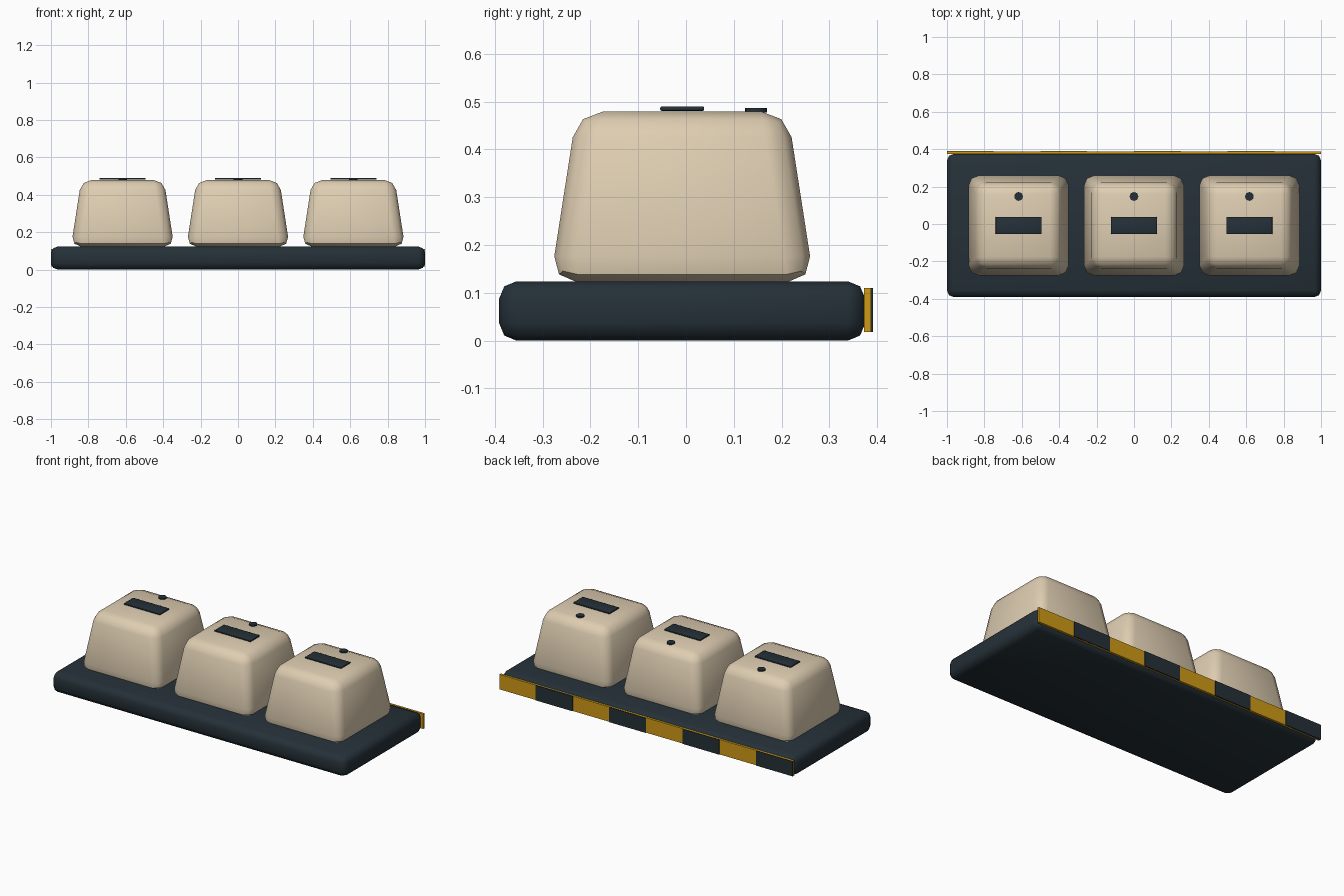
import bpy, bmesh, math

if "Cube" in bpy.data.objects:
    bpy.data.objects.remove(bpy.data.objects["Cube"])


def material(name, rgb):
    m = bpy.data.materials.new(name)
    m.diffuse_color = (*rgb, 1.0)
    m.use_nodes = True
    m.node_tree.nodes["Principled BSDF"].inputs["Base Color"].default_value = m.diffuse_color
    return m


BEIGE = material("warm beige", (0.73, 0.61, 0.44))
DARK = material("dark slate", (0.018, 0.030, 0.039))
YELLOW = material("hazard yellow", (0.62, 0.32, 0.008))

YC = -0.008   # middle of the base and keys, the stripe sits behind


def finish(name, bm, mat, smooth):
    bmesh.ops.recalc_face_normals(bm, faces=bm.faces)
    mesh = bpy.data.meshes.new(name)
    bm.to_mesh(mesh)
    bm.free()
    mesh.materials.append(mat)
    ob = bpy.data.objects.new(name, mesh)
    bpy.context.collection.objects.link(ob)
    if smooth:
        bpy.ops.object.select_all(action='DESELECT')
        bpy.context.view_layer.objects.active = ob
        ob.select_set(True)
        bpy.ops.object.shade_smooth_by_angle(angle=math.radians(50))
    return ob


def box(name, lo, hi, mat, bevel=0.0, taper=1.0):
    """Box between two corners, top scaled by taper, all edges rounded."""
    bm = bmesh.new()
    bmesh.ops.create_cube(bm, size=1)
    for v in bm.verts:
        s = taper if v.co.z > 0 else 1.0
        v.co.x *= s
        v.co.y *= s
        for i in range(3):
            v.co[i] = (lo[i] + hi[i]) / 2 + v.co[i] * (hi[i] - lo[i])
    if bevel:
        bmesh.ops.bevel(bm, geom=bm.edges[:], offset=bevel, offset_type='OFFSET',
                        segments=2, profile=0.5, affect='EDGES')
    return finish(name, bm, mat, bevel > 0)


# Rounded base slab
box("base", (-1, YC - 0.383, 0), (1, YC + 0.383, 0.124), DARK, bevel=0.036)

# Hazard strip on the back, with dark blocks over the yellow band
box("hazard_band", (-1, 0.373, 0.018), (1, 0.387, 0.110), YELLOW)
for i in range(4):
    x = -1 + 0.5 * i
    box(f"hazard_block_{i + 1}", (x, 0.382, 0.018), (x + 0.25, 0.391, 0.110), DARK)

# Three keys, each with a label plate and a small dot
for i in range(3):
    x = (i - 1) * 0.617
    box(f"key_{i + 1}", (x - 0.276, YC - 0.276, 0.123), (x + 0.276, YC + 0.276, 0.479),
        BEIGE, bevel=0.054, taper=0.8)
    box(f"label_plate_{i + 1}", (x - 0.123, YC - 0.046, 0.481),
        (x + 0.123, YC + 0.046, 0.490), DARK, bevel=0.003)
    bm = bmesh.new()
    bmesh.ops.create_cone(bm, cap_ends=True, segments=24, radius1=0.023,
                          radius2=0.023, depth=0.009)
    bmesh.ops.translate(bm, verts=bm.verts, vec=(x, 0.147, 0.482))
    finish(f"indicator_dot_{i + 1}", bm, DARK, True)
